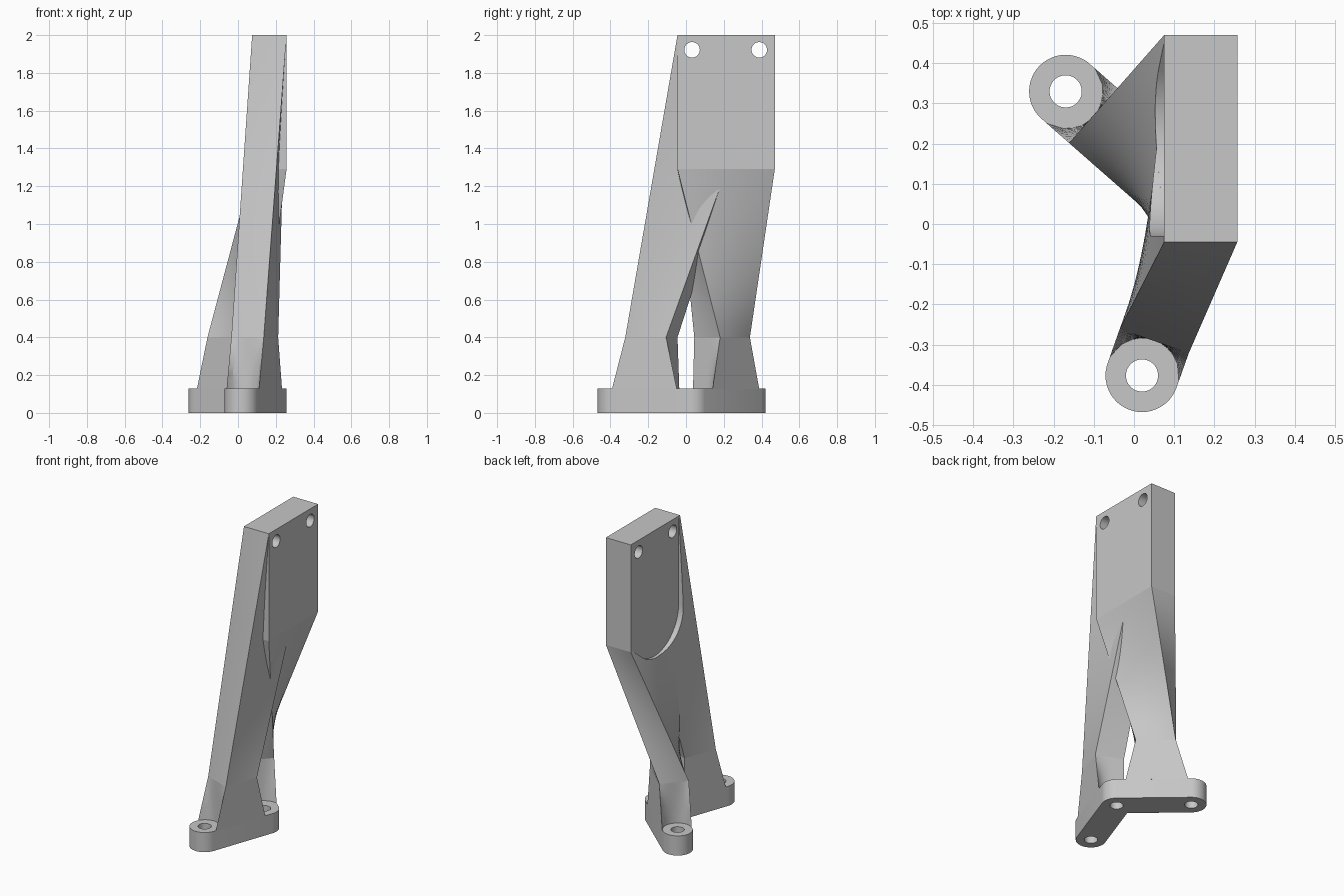
import bpy, bmesh
from math import cos, sin, sqrt, tau
from mathutils import Vector

if "Cube" in bpy.data.objects:
    bpy.data.objects.remove(bpy.data.objects["Cube"], do_unlink=True)

grey = bpy.data.materials.new("plain_grey")
grey.use_nodes = True
grey.diffuse_color = (0.57, 0.57, 0.57, 1)
grey.node_tree.nodes["Principled BSDF"].inputs["Base Color"].default_value = (0.57, 0.57, 0.57, 1)

R, HOLE, FOOT, KNEE, SHELF, TOP = 0.091, 0.04, 0.13, 0.40, 1.29, 2.0
X0, X1, Y0, Y1 = 0.075, 0.257, -0.045, 0.47       # plate outline
END_CLEAR, CORNER_CLEAR = 0.0925, 0.107           # bolt head clearances
front = Vector((0.02, -0.377))
corner = Vector((0.166, 0.035))
back = Vector((-0.17, 0.33))


def make(name, bm):
    bmesh.ops.recalc_face_normals(bm, faces=bm.faces)
    mesh = bpy.data.meshes.new(name)
    bm.to_mesh(mesh)
    bm.free()
    mesh.materials.append(grey)
    obj = bpy.data.objects.new(name, mesh)
    bpy.context.collection.objects.link(obj)
    return obj


def hull(name, points):
    """Solid convex hull of a point set."""
    bm = bmesh.new()
    verts = [bm.verts.new(p) for p in points]
    bmesh.ops.convex_hull(bm, input=verts)
    bmesh.ops.delete(bm, geom=[v for v in bm.verts if not v.link_faces], context='VERTS')
    bmesh.ops.dissolve_limit(bm, angle_limit=0.002, verts=bm.verts, edges=bm.edges)
    return make(name, bm)


def loft(name, bottom, top, steps):
    """Ruled solid between two matching outlines."""
    bm = bmesh.new()
    rows = []
    for k in range(steps + 1):
        t = k / steps
        rows.append([bm.verts.new(Vector(a).lerp(Vector(b), t)) for a, b in zip(bottom, top)])
    n = len(bottom)
    for low, high in zip(rows, rows[1:]):
        for i in range(n):
            j = (i + 1) % n
            bm.faces.new((low[i], low[j], high[j], high[i]))
    bm.faces.new(rows[0][::-1])
    bm.faces.new(rows[-1])
    return make(name, bm)


def ring(c, r, z, n=48):
    return [(c.x + r * cos(tau * i / n), c.y + r * sin(tau * i / n), z) for i in range(n)]


def boolean(obj, tools, op):
    """Bake boolean operations into the mesh."""
    for tool in tools:
        mod = obj.modifiers.new("bool", 'BOOLEAN')
        mod.operation, mod.solver, mod.object = op, 'EXACT', tool
    graph = bpy.context.evaluated_depsgraph_get()
    mesh = bpy.data.meshes.new_from_object(obj.evaluated_get(graph))
    obj.modifiers.clear()
    obj.data = mesh


def outline(n=10):
    """Walk round a wall section: s runs along it, u across it (+1 is the outer side)."""
    path = [(i / n, 1) for i in range(n)] + [(1, 1 - 2 * i / n) for i in range(n)]
    return path + [(1 - s, -u) for s, u in path]


def leg(name, a, b, ya, yb, z_head):
    """Wall from boss a to corner boss b, lofted up to the plate outline."""
    d = (b - a).normalized()
    out = Vector((d.y, -d.x))
    if out.x < 0:
        out = -out

    def point(s, u, start, stop, z):
        p = (a + d * start).lerp(b - d * stop, s) + out * R * u
        return (p.x, p.y, z)

    foot, knee, head = [], [], []
    knee_stop = CORNER_CLEAR + 0.01
    for s, u in outline():
        # concave ends round the bolt heads, straight on the inside of the corner
        start = sqrt(END_CLEAR ** 2 - (R * u) ** 2)
        stop = sqrt(CORNER_CLEAR ** 2 - (R * u) ** 2) if u > 0 else CORNER_CLEAR
        foot.append(point(s, u, start, stop, FOOT - 0.003))
        knee.append(point(s, u, R, knee_stop, KNEE))
        head.append(((X0 + X1) / 2 + u * (X1 - X0) / 2, ya + (yb - ya) * s, z_head))
    return [loft(name + "_foot", foot, knee, 6), loft(name, knee, head, 14)]


# Angled base flange made of two rounded bars
base = hull("base_flange", [p for c in (front, corner) for z in (0, FOOT) for p in ring(c, R, z)])
bar = hull("bar_tool", [p for c in (corner, back) for z in (0, FOOT) for p in ring(c, R, z)])
boolean(base, [bar], 'UNION')

# Mounting plate
plate = hull("mounting_plate", [(x, y, z) for x in (X0, X1) for y in (Y0, Y1) for z in (SHELF, TOP)])

# Twisted legs
front_foot, front_leg = leg("front_leg", front, corner, Y0, Y1, TOP)
rear_foot, rear_leg = leg("rear_leg", back, corner, Y1, Y0, SHELF)

# Bolt holes through the flange
bolts = [hull("bolt_cutter", ring(c, HOLE, -0.1) + ring(c, HOLE, 0.3)) for c in (front, corner, back)]
boolean(base, bolts, 'DIFFERENCE')

# Pin holes through the plate
pins = []
for y in (0.032, 0.388):
    disc = ring(Vector((y, 1.922)), 0.041, 0)
    pins.append(hull("pin_cutter", [(x, p[0], p[1]) for x in (-0.3, 0.5) for p in disc]))

# Round-bottomed pocket that clears the inner face of the plate
disc = ring(Vector((0.22, 1.42)), 0.25, 0, 64)
rim = [(p[0], p[1]) for p in disc] + [(-0.03, 2.1), (0.6, 2.1), (0.6, 1.42)]
pocket = hull("pocket_cutter", [(x, y, z) for x in (-0.4, X0 + 0.0006) for y, z in rim])

boolean(plate, pins, 'DIFFERENCE')
boolean(front_leg, [pocket] + pins, 'DIFFERENCE')
boolean(rear_leg, [pocket], 'DIFFERENCE')

for tool in [bar, pocket] + bolts + pins:
    bpy.data.objects.remove(tool, do_unlink=True)

# Smooth the curved walls, keep the edges sharp
bpy.ops.object.select_all(action='DESELECT')
for part in (base, plate, front_foot, front_leg, rear_foot, rear_leg):
    part.select_set(True)
bpy.context.view_layer.objects.active = base
bpy.ops.object.shade_smooth_by_angle(angle=0.4)
